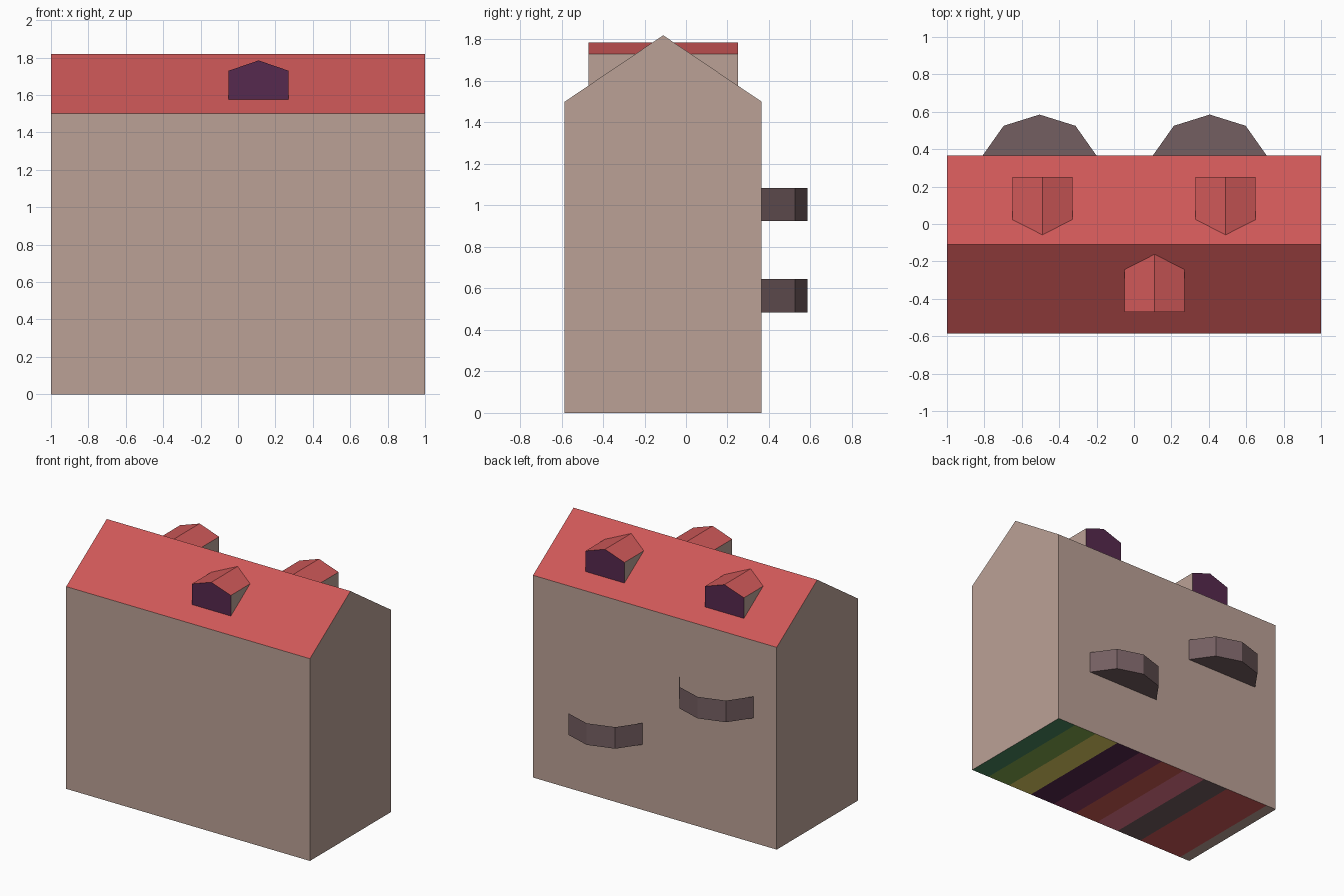
import bpy

if "Cube" in bpy.data.objects:
    bpy.data.objects.remove(bpy.data.objects["Cube"])


def material(name, rgb):
    """Flat material from 0-255 sRGB, stored as linear diffuse colour."""
    lin = [(c / 255 / 12.92) if c < 11 else ((c / 255 + 0.055) / 1.055) ** 2.4 for c in rgb]
    m = bpy.data.materials.new(name)
    m.diffuse_color = (*lin, 1.0)
    m.use_nodes = True
    m.node_tree.nodes["Principled BSDF"].inputs["Base Color"].default_value = m.diffuse_color
    return m


WALL = material("wall_taupe", (187, 161, 150))
ROOF = material("roof_red", (206, 88, 88))
WINDOW = material("window_purple", (86, 41, 78))
BALCONY = material("balcony_charcoal", (116, 94, 97))
GREEN = material("dark_green", (74, 136, 96))
OLIVE = material("leaf_green", (132, 167, 78))
YELLOW = material("yellow", (228, 208, 98))
WINE = material("wine", (145, 60, 100))
RUST = material("rust", (207, 92, 82))
PINK = material("pink", (230, 118, 140))


def build(name, verts, faces, mats, indices):
    mesh = bpy.data.meshes.new(name)
    mesh.from_pydata(verts, [], faces)
    for m in mats:
        mesh.materials.append(m)
    for poly, i in zip(mesh.polygons, indices):
        poly.material_index = i
    obj = bpy.data.objects.new(name, mesh)
    bpy.context.collection.objects.link(obj)
    return obj


FRONT, BACK, RIDGE_Y = -0.585, 0.365, -0.11
EAVE_Z, RIDGE_Z = 1.5, 1.82
SLOPE = (RIDGE_Z - EAVE_Z) / (BACK - RIDGE_Y)

# House body: gable profile extruded along x, open underneath
profile = [(FRONT, 0), (BACK, 0), (BACK, EAVE_Z), (RIDGE_Y, RIDGE_Z), (FRONT, EAVE_Z)]
n = len(profile)
verts = [(x, y, z) for x in (1, -1) for y, z in profile]
faces = [tuple(range(n)), tuple(reversed(range(n, 2 * n)))]
faces += [(i, i + n, (i + 1) % n + n, (i + 1) % n) for i in range(1, n)]
build("house_body", verts, faces, [WALL, ROOF], [0, 0, 0, 1, 1, 0])

# Striped underside, running from +x to -x
cuts = [1, 0.85, 0.66, 0.46, 0.25, 0.05, -0.15, -0.34, -0.55, -0.915, -1]
stripes = [GREEN, OLIVE, YELLOW, WINDOW, WINE, RUST, PINK, BALCONY, ROOF, WALL]
verts = [(x, y, 0) for x in cuts for y in (FRONT, BACK)]
faces = [(2 * i, 2 * i + 2, 2 * i + 3, 2 * i + 1) for i in range(len(stripes))]
# wind downwards
faces = [tuple(reversed(f)) if (verts[f[1]][0] - verts[f[0]][0]) * 1 > 0 else f for f in faces]
build("striped_underside", verts, faces, stripes, range(len(stripes)))


def dormer(name, cx, side):
    """Gabled dormer on the roof; side is -1 for front, 1 for back."""
    w, f, eave, ridge = 0.16, 0.36, 1.73, 1.785
    sill = RIDGE_Z - SLOPE * f
    ve, vr = (RIDGE_Z - eave) / SLOPE, (RIDGE_Z - ridge) / SLOPE
    local = [(-w, f, sill), (w, f, sill), (w, f, eave), (0, f, ridge), (-w, f, eave),
             (w, ve, eave), (0, vr, ridge), (-w, ve, eave)]
    verts = [(cx - side * u, RIDGE_Y + side * v, z) for u, v, z in local]
    faces = [(0, 1, 2, 3, 4), (1, 5, 2), (0, 4, 7), (2, 5, 6, 3), (3, 6, 7, 4)]
    build(name, verts, faces, [WINDOW, WALL, ROOF], [0, 1, 1, 2, 2])


dormer("front_dormer", 0.11, -1)
dormer("back_dormer_left", -0.49, 1)
dormer("back_dormer_right", 0.49, 1)


def balcony(name, cx, z):
    """Open-topped faceted balcony: thin railing and floor."""
    outline = [(0.305, 0), (0.192, 0.16), (0, 0.22), (-0.192, 0.16), (-0.305, 0)]
    k = len(outline)
    verts = [(cx + u, BACK + v, h) for h in (z, z + 0.16) for u, v in outline]
    faces = [(i, i + 1, i + 1 + k, i + k) for i in range(k - 1)]
    faces.append(tuple(reversed(range(k))))
    build(name, verts, faces, [BALCONY], [0] * len(faces))


balcony("upper_balcony", -0.505, 0.925)
balcony("lower_balcony", 0.405, 0.485)
